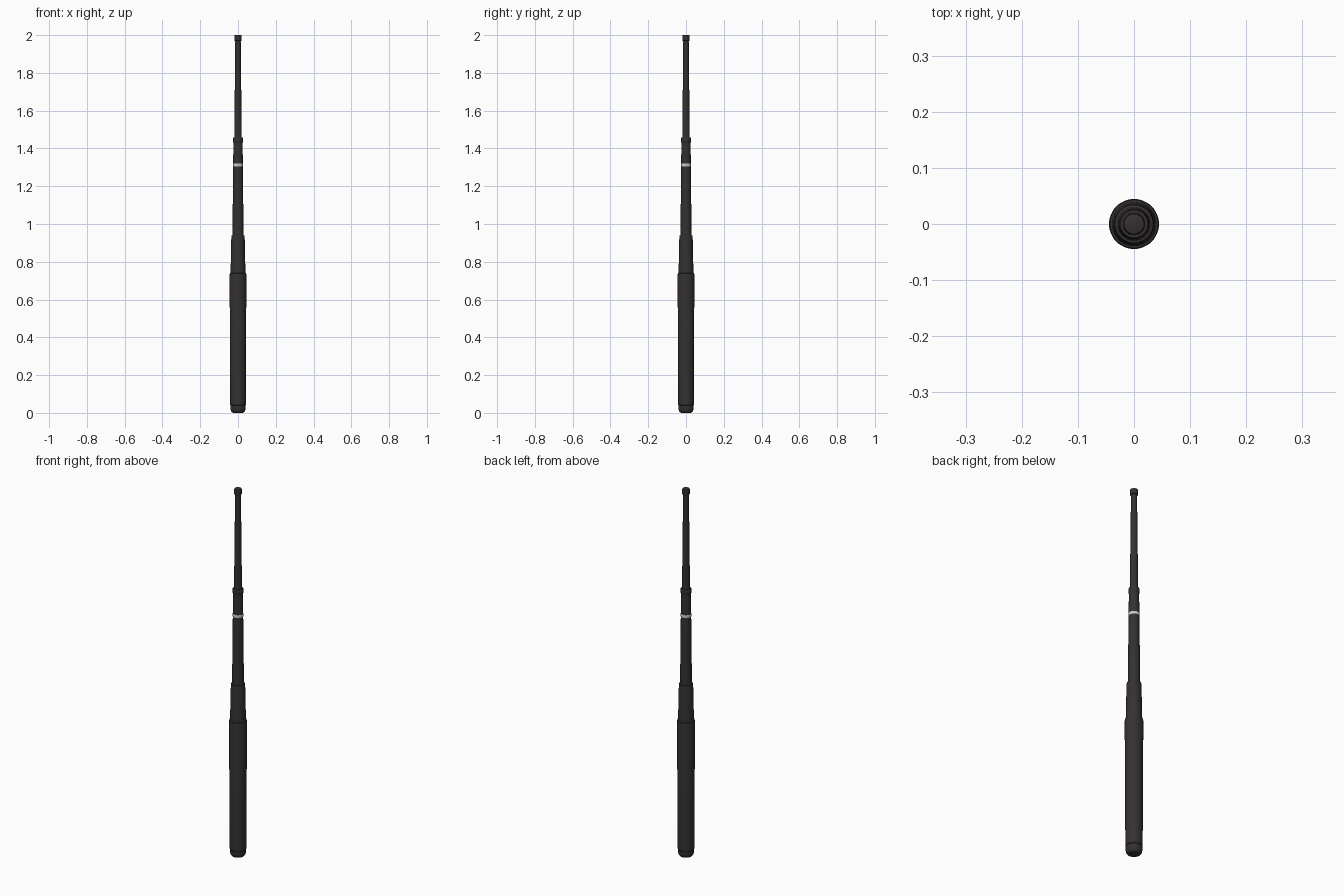
import bpy, bmesh, math

if "Cube" in bpy.data.objects:
    bpy.data.objects.remove(bpy.data.objects["Cube"])

def material(name, rgb):
    m = bpy.data.materials.new(name)
    m.diffuse_color = (*rgb, 1)
    m.use_nodes = True
    m.node_tree.nodes["Principled BSDF"].inputs["Base Color"].default_value = m.diffuse_color
    return m

dark = material("dark_coating", (0.036, 0.030, 0.030))
pale = material("pale_band", (0.62, 0.60, 0.60))

def lathe(name, profile, mat, sides=48):
    """Spin a closed (radius, height) profile around the z axis."""
    bm = bmesh.new()
    rings = []
    for r, z in profile:
        rings.append([bm.verts.new((r * math.cos(2 * math.pi * i / sides),
                                    r * math.sin(2 * math.pi * i / sides), z))
                      for i in range(sides)])
    for a, b in zip(rings, rings[1:]):
        for i in range(sides):
            j = (i + 1) % sides
            bm.faces.new((a[i], a[j], b[j], b[i]))
    bm.faces.new(rings[0][::-1])
    bm.faces.new(rings[-1])
    me = bpy.data.meshes.new(name)
    bm.to_mesh(me)
    bm.free()
    ob = bpy.data.objects.new(name, me)
    bpy.context.collection.objects.link(ob)
    me.materials.append(mat)
    bpy.context.view_layer.objects.active = ob
    ob.select_set(True)
    bpy.ops.object.shade_smooth_by_angle(angle=math.radians(35))
    ob.select_set(False)

# rounded butt cap
lathe("end_cap", [(0.026, 0.0), (0.032, 0.003), (0.037, 0.010), (0.0395, 0.020),
                  (0.0405, 0.030), (0.0405, 0.038), (0.039, 0.040)], dark)
# gently tapered grip
lathe("grip", [(0.039, 0.040), (0.0412, 0.042), (0.0445, 0.730),
               (0.043, 0.739), (0.037, 0.740)], dark)
# outer tube
lathe("outer_tube", [(0.0395, 0.738), (0.0355, 0.930), (0.034, 0.938), (0.028, 0.940)], dark)
# middle tube with its locking collar
lathe("middle_tube", [(0.0295, 0.938), (0.0245, 1.432), (0.020, 1.433)], dark)
lathe("middle_band", [(0.0262, 1.305), (0.0266, 1.307), (0.0264, 1.319), (0.0260, 1.321)], pale)
lathe("locking_collar", [(0.0245, 1.430), (0.0265, 1.433), (0.0265, 1.454),
                         (0.0245, 1.458), (0.019, 1.458)], dark)
# inner shaft and tip
lathe("inner_shaft", [(0.0198, 1.456), (0.0145, 1.972)], dark)
lathe("tip", [(0.0150, 1.968), (0.0185, 1.971), (0.0190, 1.976), (0.0190, 1.994),
              (0.0180, 1.999), (0.0165, 2.0)], dark)
